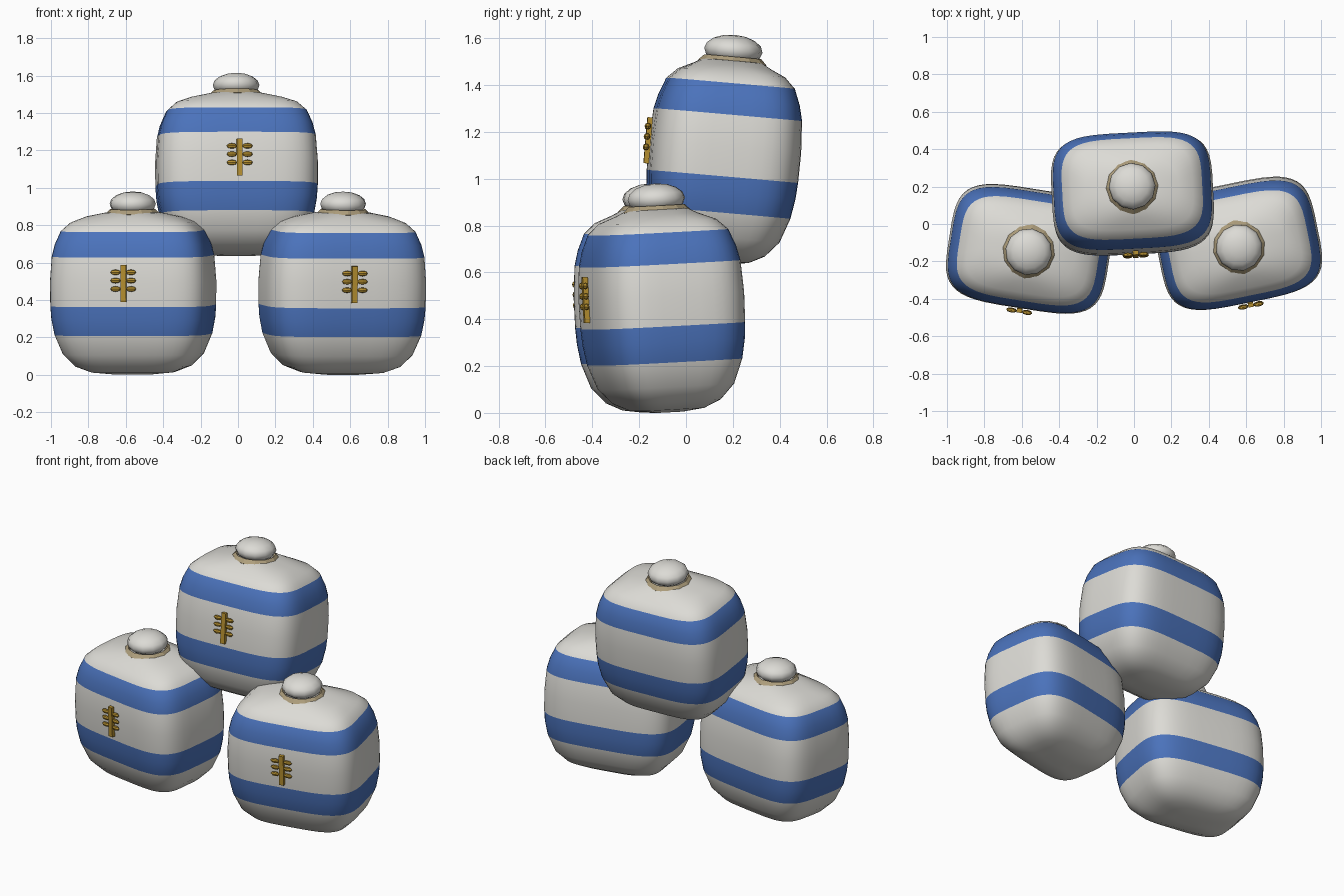
import bpy, bmesh
from math import sin, cos, pi, radians
from mathutils import Matrix, Euler, Vector

if "Cube" in bpy.data.objects:
    bpy.data.objects.remove(bpy.data.objects["Cube"])


def material(name, rgb):
    m = bpy.data.materials.new(name)
    m.diffuse_color = (*rgb, 1)
    m.use_nodes = True
    m.node_tree.nodes["Principled BSDF"].inputs["Base Color"].default_value = m.diffuse_color
    return m


CLOTH = material("cloth", (0.72, 0.71, 0.67))
BLUE = material("blue_stripe", (0.07, 0.17, 0.5))
ROPE = material("rope", (0.42, 0.34, 0.2))
GOLD = material("gold", (0.47, 0.28, 0.03))

# sack profile: height, half width, half depth
PROFILE = [(0, .10, .06), (.012, .22, .14), (.045, .305, .205), (.11, .367, .262),
           (.215, .41, .299), (.30, .426, .313), (.37, .431, .318), (.5, .432, .32),
           (.635, .422, .312), (.70, .406, .297), (.77, .375, .27), (.815, .325, .225),
           (.845, .25, .165), (.865, .15, .13), (.872, .09, .09)]
STRIPES = [(.215, .37), (.635, .77)]
SIDES = 48


def finish(bm, name, mats, matrix, smooth=True):
    bmesh.ops.recalc_face_normals(bm, faces=bm.faces)
    for f in bm.faces:
        f.smooth = smooth
    me = bpy.data.meshes.new(name)
    bm.to_mesh(me)
    bm.free()
    for m in mats:
        me.materials.append(m)
    ob = bpy.data.objects.new(name, me)
    ob.matrix_world = matrix
    bpy.context.collection.objects.link(ob)
    return ob


def spow(v, e):
    return abs(v) ** e * (1 if v >= 0 else -1)


def sack_body(name, matrix):
    # stacked rounded-rectangle rings, striped by height
    bm = bmesh.new()
    rings = []
    for z, hx, hy in PROFILE:
        e = 0.5 if z < .84 else 0.8
        angles = [2 * pi * (i + .5) / SIDES for i in range(SIDES)]
        rings.append([bm.verts.new((hx * spow(cos(a), e), hy * spow(sin(a), e), z))
                      for a in angles])
    for k in range(len(rings) - 1):
        mid = (PROFILE[k][0] + PROFILE[k + 1][0]) / 2
        stripe = any(lo < mid < hi for lo, hi in STRIPES)
        for i in range(SIDES):
            j = (i + 1) % SIDES
            f = bm.faces.new((rings[k][i], rings[k][j], rings[k + 1][j], rings[k + 1][i]))
            f.material_index = int(stripe)
    bm.faces.new(rings[0])
    bm.faces.new(rings[-1])
    finish(bm, name, [CLOTH, BLUE], matrix)


def neck_tie(name, matrix, n=12, major=.122, minor=.024):
    # ring with a diamond section
    bm = bmesh.new()
    rows = []
    for i in range(n):
        a = 2 * pi * i / n
        rows.append([bm.verts.new(((major + minor * cos(b)) * cos(a),
                                   (major + minor * cos(b)) * sin(a), .86 + minor * sin(b)))
                     for b in (0, pi / 2, pi, 3 * pi / 2)])
    for i in range(n):
        p, q = rows[i], rows[(i + 1) % n]
        for k in range(4):
            m = (k + 1) % 4
            bm.faces.new((p[k], q[k], q[m], p[m]))
    finish(bm, name, [ROPE], matrix, False)


def ball(bm, u, v, centre, scale):
    m = Matrix.Translation(centre) @ Matrix.Diagonal((*scale, 1))
    bmesh.ops.create_uvsphere(bm, u_segments=u, v_segments=v, radius=1, matrix=m)


def sack(prefix, loc, rx, rz):
    matrix = Matrix.Translation(loc) @ Euler((radians(rx), 0, radians(rz))).to_matrix().to_4x4()
    sack_body(prefix + "_sack", matrix)
    neck_tie(prefix + "_neck_tie", matrix)
    # gathered top
    bm = bmesh.new()
    ball(bm, 12, 8, (0, 0, .912), (.125, .125, .066))
    finish(bm, prefix + "_gathered_top", [CLOTH], matrix)
    # wheat emblem: stem
    bm = bmesh.new()
    bmesh.ops.create_cube(bm, size=1, matrix=Matrix.Translation((0, -.33, .497))
                          @ Matrix.Diagonal((.03, .022, .197, 1)))
    finish(bm, prefix + "_wheat_stem", [GOLD], matrix, False)
    # wheat emblem: grains
    bm = bmesh.new()
    for side in (-1, 1):
        for z in (.468, .513, .557):
            ball(bm, 8, 4, (side * .042, -.336, z), (.028, .012, .015))
    finish(bm, prefix + "_wheat_grains", [GOLD], matrix, False)


sack("left", Vector((-.558, -.117, .003)), 2, -9)
sack("right", Vector((.5525, -.08, .003)), 3, 11.5)
sack("upper", Vector((-.006, .123, .64)), -5, 3)
